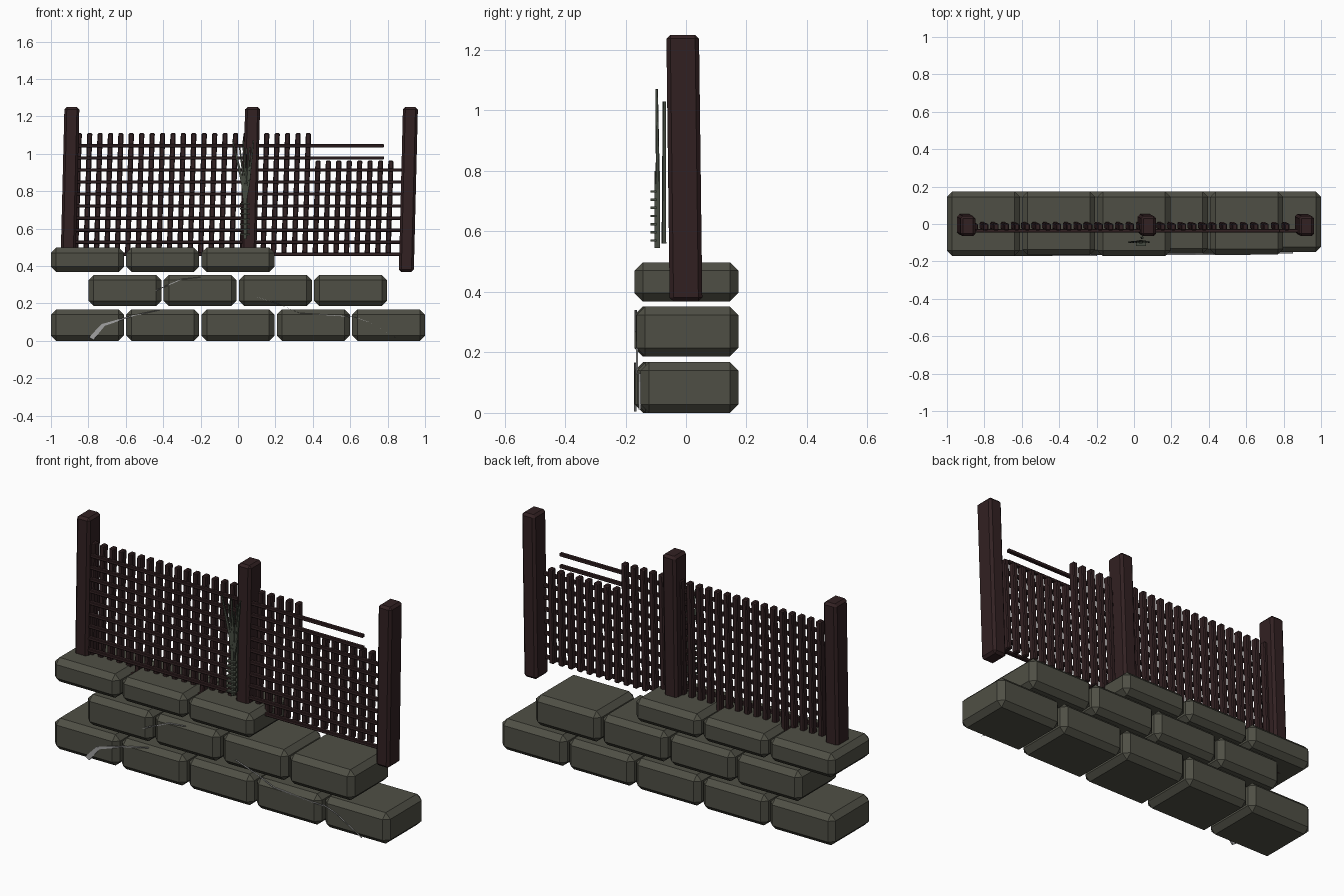
import bpy, bmesh, math
from mathutils import Vector, Matrix

if "Cube" in bpy.data.objects:
    bpy.data.objects.remove(bpy.data.objects["Cube"])


def material(name, r, g, b):
    m = bpy.data.materials.new(name)
    m.diffuse_color = (r, g, b, 1)
    m.use_nodes = True
    m.node_tree.nodes["Principled BSDF"].inputs["Base Color"].default_value = m.diffuse_color
    return m


STONE = material("mossy grey stone", 0.078, 0.078, 0.059)
WOOD = material("dark red wood", 0.032, 0.015, 0.016)
VINE = material("dull green twig", 0.060, 0.070, 0.052)
CRACK = material("pale crack", 0.36, 0.36, 0.36)


def finish(bm, name, mat):
    me = bpy.data.meshes.new(name)
    bm.to_mesh(me)
    bm.free()
    ob = bpy.data.objects.new(name, me)
    bpy.context.scene.collection.objects.link(ob)
    me.materials.append(mat)
    return ob


def box(name, lo, hi, mat, bevel=0.0, lean=(0, 0)):
    """Chamfered box between two corners; lean shifts the top sideways."""
    lo, hi = Vector(lo), Vector(hi)
    size, mid = hi - lo, (lo + hi) / 2
    bm = bmesh.new()
    bmesh.ops.create_cube(bm, size=1)
    for v in bm.verts:
        v.co = Vector(a * b for a, b in zip(v.co, size)) + mid
    if bevel:
        bmesh.ops.bevel(bm, geom=bm.edges[:], offset=bevel, segments=1,
                        affect='EDGES', profile=0.5)
    for v in bm.verts:
        t = (v.co.z - lo.z) / size.z
        v.co.x += lean[0] * t
        v.co.y += lean[1] * t
    return finish(bm, name, mat)


def twig(name, path, radii, mat):
    """Four-sided tapering rod through a few points."""
    bm = bmesh.new()
    rings = []
    for i, p in enumerate(path):
        d = Vector(path[min(i + 1, len(path) - 1)]) - Vector(path[max(i - 1, 0)])
        q = d.to_track_quat('Z', 'Y')
        ring = []
        for k in range(4):
            a = math.pi / 4 + k * math.pi / 2
            off = Vector((math.cos(a), math.sin(a), 0)) * radii[i]
            ring.append(bm.verts.new(Vector(p) + q @ off))
        rings.append(ring)
    for a, b in zip(rings, rings[1:]):
        for k in range(4):
            bm.faces.new((a[k], a[(k + 1) % 4], b[(k + 1) % 4], b[k]))
    bm.faces.new(rings[0][::-1])
    bm.faces.new(rings[-1])
    bmesh.ops.recalc_face_normals(bm, faces=bm.faces[:])
    return finish(bm, name, mat)


def crack(name, points, widths, y):
    """Thin flat strip lying on the front of the stones."""
    bm = bmesh.new()
    rows = []
    for (x, z), w in zip(points, widths):
        rows.append([bm.verts.new((x + s * w, y, z - s * w * 0.6)) for s in (-0.5, 0.5)])
    for a, b in zip(rows, rows[1:]):
        bm.faces.new((a[0], a[1], b[1], b[0]))
    out = bmesh.ops.extrude_face_region(bm, geom=bm.faces[:])
    for v in out["geom"]:
        if isinstance(v, bmesh.types.BMVert):
            v.co.y += 0.008
    bmesh.ops.recalc_face_normals(bm, faces=bm.faces[:])
    return finish(bm, name, CRACK)


# Stone wall: three staggered courses (start x, count, z range, front faces)
courses = [
    (-1.0, 5, 0.0, 0.168, (-0.167, -0.170, -0.167, -0.162, -0.150)),
    (-0.8, 4, 0.186, 0.352, (-0.170, -0.166, -0.158, -0.163)),
    (-1.0, 3, 0.368, 0.498, (-0.170, -0.165, -0.170)),
]
for c, (x0, count, z0, z1, fronts) in enumerate(courses):
    for i in range(count):
        x = x0 + i * 0.4025
        box(f"wall_stone_{c + 1}_{i + 1}", (x, fronts[i], z0), (x + 0.39, 0.173, z1),
            STONE, bevel=0.028)

# Leaning posts
for name, x in (("left", -0.91), ("middle", 0.056), ("right", 0.9)):
    box(f"{name}_post", (x - 0.04, -0.054, 0.368), (x + 0.04, 0.054, 1.25),
        WOOD, bevel=0.013, lean=(0.022, -0.011))

# Upright slats, the right-hand ones broken off lower
for i in range(-1, 30):
    x = -0.813 + i * 0.0557
    top = 1.11 if i < 22 else 0.963
    box(f"upright_slat_{i + 2}", (x - 0.014, -0.026, 0.457), (x + 0.014, 0.010, top),
        WOOD, bevel=0.005, lean=(0.02 * (top - 0.457) / 0.65, -0.008))

# Horizontal rails, the two upper ones stop short
for i in range(10):
    z = 1.042 - i * 0.0643
    right = 0.78 if i < 2 else 0.885
    box(f"cross_rail_{i + 1}", (-0.88, -0.046, z - 0.009), (right, -0.026, z + 0.009),
        WOOD, bevel=0.003)

# Withered twig bundle in front of the middle post
twig("twig_stem", [(0.038, -0.095, 0.545), (0.036, -0.095, 0.80)], [0.012, 0.012], VINE)
twig("twig_stem_back", [(0.042, -0.073, 0.56), (0.046, -0.072, 1.03)], [0.009, 0.006], VINE)
for i in range(7):
    t = i / 6
    twig(f"twig_branch_{i + 1}",
         [(0.036, -0.095, 0.72 + 0.02 * (i % 2)),
          (0.022 + 0.036 * t, -0.094, 0.84),
          (-0.028 + 0.110 * t, -0.097, 1.07 - 0.035 * ((i * 2) % 3))],
         [0.008, 0.007, 0.005], VINE)
# Binding rungs around the stem
for i in range(7):
    z = 0.57 + i * 0.027
    box(f"twig_binding_{i + 1}", (0.012, -0.118, z - 0.004), (0.064, -0.098, z + 0.004), VINE)

# Pale cracks across the stones
crack("left_crack", [(-0.785, 0.012), (-0.72, 0.085), (-0.56, 0.135), (-0.42, 0.165)],
      [0.024, 0.016, 0.006, 0.004], -0.172)
crack("upper_crack", [(-0.46, 0.26), (-0.38, 0.295), (-0.30, 0.33), (-0.20, 0.34)],
      [0.005, 0.005, 0.004, 0.003], -0.170)
crack("right_crack", [(0.10, 0.235), (0.22, 0.195), (0.33, 0.148), (0.62, 0.128)],
      [0.004, 0.005, 0.005, 0.006], -0.166)
crack("right_end_crack", [(0.62, 0.128), (0.70, 0.10), (0.845, 0.015)],
      [0.006, 0.009, 0.012], -0.157)
